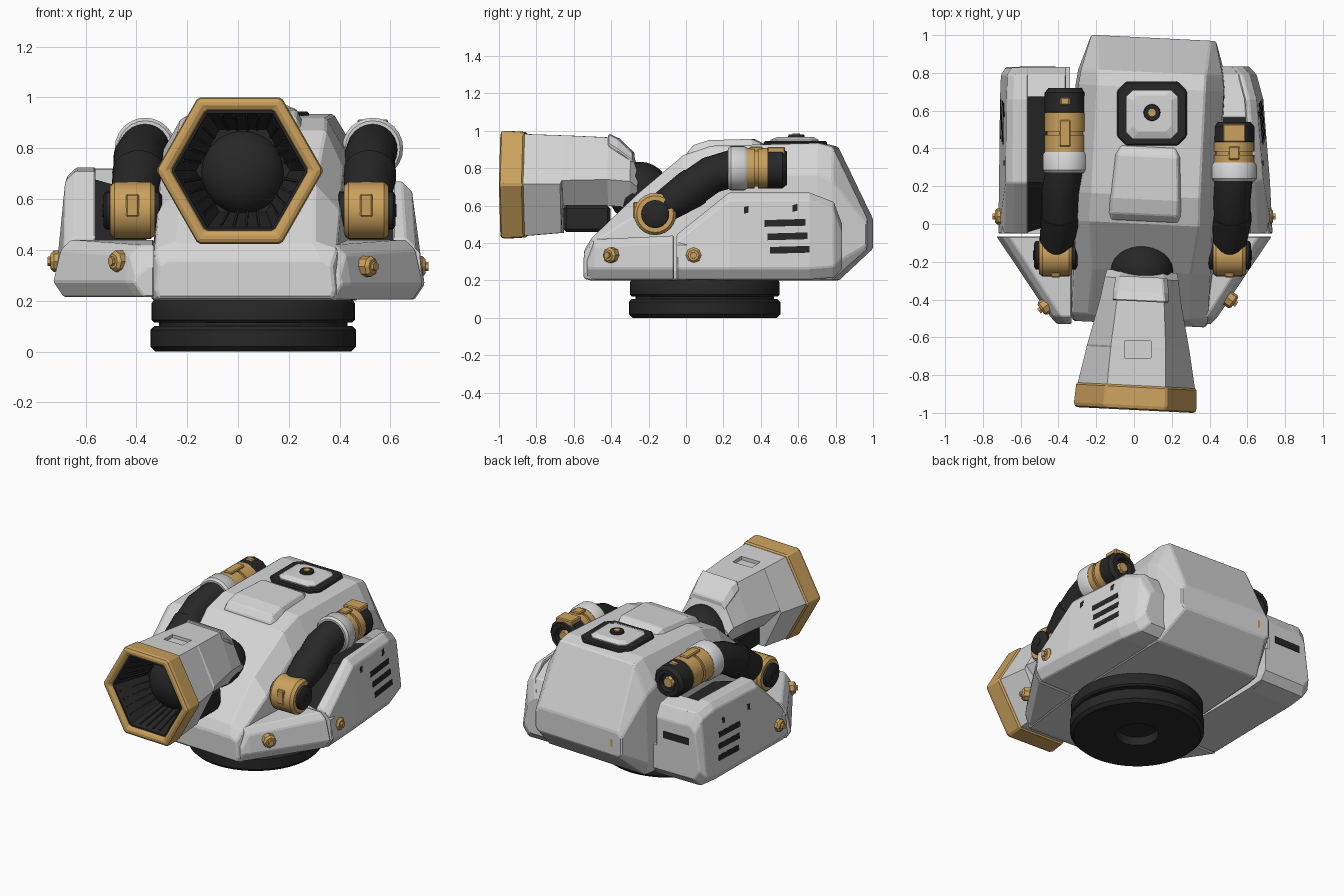
import bpy, bmesh, math
from mathutils import Vector

if "Cube" in bpy.data.objects:
    bpy.data.objects.remove(bpy.data.objects["Cube"])


def material(name, rgb):
    m = bpy.data.materials.new(name)
    m.diffuse_color = (*rgb, 1)
    m.use_nodes = True
    m.node_tree.nodes["Principled BSDF"].inputs["Base Color"].default_value = m.diffuse_color
    return m


WHITE = material("light_grey_paint", (0.67, 0.67, 0.67))
GOLD = material("gold_metal", (0.60, 0.36, 0.11))
BLACK = material("black_rubber", (0.02, 0.02, 0.02))


def loft(name, rings, mat, bevel=0.0, smooth=False):
    """Skin a list of equal-length point rings and cap both ends."""
    bm = bmesh.new()
    vs = [[bm.verts.new(p) for p in r] for r in rings]
    n = len(rings[0])
    for a, b in zip(vs, vs[1:]):
        for i in range(n):
            bm.faces.new((a[i], a[(i + 1) % n], b[(i + 1) % n], b[i]))
    bm.faces.new(vs[0][::-1])
    bm.faces.new(vs[-1])
    bmesh.ops.recalc_face_normals(bm, faces=bm.faces)
    me = bpy.data.meshes.new(name)
    bm.to_mesh(me)
    bm.free()
    me.materials.append(mat)
    ob = bpy.data.objects.new(name, me)
    bpy.context.collection.objects.link(ob)
    if bevel:
        md = ob.modifiers.new("edge_bevel", 'BEVEL')
        md.width = bevel
        md.segments = 1
        md.limit_method = 'ANGLE'
        md.angle_limit = math.radians(25)
    if smooth:
        bpy.ops.object.select_all(action='DESELECT')
        ob.select_set(True)
        bpy.context.view_layer.objects.active = ob
        bpy.ops.object.shade_smooth_by_angle(angle=math.radians(35))
    return ob


def tube(name, pts, radii, mat, sides=24, axis=None, smooth=True):
    """Round or faceted tube / lathe along a path."""
    pts = [Vector(p) for p in pts]
    rings = []
    for i, (p, r) in enumerate(zip(pts, radii)):
        t = Vector(axis) if axis else pts[min(i + 1, len(pts) - 1)] - pts[max(i - 1, 0)]
        t.normalize()
        ref = Vector((1, 0, 0)) if abs(t.x) < 0.8 else Vector((0, 0, 1))
        u = (ref - t * ref.dot(t)).normalized()
        v = t.cross(u)
        ang = [math.tau * k / sides for k in range(sides)]
        rings.append([p + r * (math.cos(a) * u + math.sin(a) * v) for a in ang])
    return loft(name, rings, mat, smooth=smooth)


def box(name, c, s, mat, bevel=0.0):
    x, y, z = c
    a, b, h = s[0] / 2, s[1] / 2, s[2] / 2
    return loft(name, [[(x - a, y - b, k), (x + a, y - b, k), (x + a, y + b, k), (x - a, y + b, k)]
                       for k in (z - h, z + h)], mat, bevel)


def cx(y):  # centre line, turned slightly about z
    return 0.06 + (y - 0.1) * 0.05


def turned(y, half):  # cross-section points across the turned centre line
    return [(cx(y) + a, y - a * .05, z) for a, z in half]


# Base: two stacked discs with a groove and a recess underneath
prof = [(.05, .12), (0, .13), (0, .385), (.02, .405), (.085, .405), (.1, .39), (.1, .37),
        (.115, .37), (.115, .39), (.125, .40), (.19, .40), (.22, .38)]
tube("base_discs", [(.06, .1, z) for z, r in prof], [r for z, r in prof], BLACK, 48, axis=(0, 0, 1))

# Main body: y, then (half width, z) from bottom to top
body = [(-.53, (.34, .21), (.35, .24), (.34, .34), (.30, .36)),
        (-.49, (.36, .20), (.37, .24), (.36, .40), (.27, .43)),
        (-.25, (.38, .20), (.39, .25), (.36, .55), (.26, .66)),
        (0.0, (.39, .20), (.40, .25), (.36, .72), (.29, .87)),
        (.15, (.39, .20), (.40, .25), (.37, .77), (.285, .92)),
        (.72, (.38, .20), (.40, .25), (.385, .77), (.285, .935)),
        (.80, (.37, .20), (.39, .28), (.375, .73), (.285, .915)),
        (.985, (.30, .37), (.33, .39), (.33, .50), (.30, .53))]
loft("main_body", [turned(y, list(p) + [(-w, z) for w, z in p[::-1]]) for y, *p in body], WHITE, .008)
box("rear_gold_slit", (-.15, .983, .45), (.02, .03, .05), GOLD)

# Raised hatch on the roof
hatch = [(.015, .20, .885), (.05, .20, .925), (.13, .20, .95), (.36, .185, .957), (.41, .17, .93)]
loft("roof_hatch", [turned(y, [(-w, z - .06), (w, z - .06), (w - .03, z), (.03 - w, z)])
                    for y, w, z in hatch], WHITE, .006)


def octagon(x, y, a, b, c, z):
    q = [(a, b - c), (a - c, b), (c - a, b), (-a, b - c), (-a, c - b), (c - a, -b), (a - c, -b), (a, c - b)]
    return [(x + i, y + j, z) for i, j in q]


# Sensor on the roof
loft("sensor_frame", [octagon(.095, .585, .185, .17, .05, z) for z in (.90, .945)], BLACK, .008)
loft("sensor_plate", [octagon(.095, .58, .135, .128, .035, .92), octagon(.095, .58, .135, .128, .035, .952),
                      octagon(.095, .585, .10, .095, .025, .968)], WHITE)
tube("sensor_ring", [(.095, .59, .95), (.095, .59, .98)], [.048, .042], BLACK)
tube("sensor_pin", [(.095, .59, .95), (.095, .59, .985)], [.02, .02], GOLD, 12)


# Cannon: six-sided sections
def hexa(y, w, wt, zt, zb, zm=.715):
    return turned(y, [(w, zm), (wt, zt), (-wt, zt), (-w, zm), (-wt, zb), (wt, zb)])


def reg(y, r):
    return hexa(y, r, r / 2, .712 + r * .875, .712 - r * .875, .712)


cannon = loft("cannon_shroud", [reg(-.70, .20), reg(-.865, .285), hexa(-.865, .312, .155, .983, .438),
                                hexa(-.66, .272, .145, .976, .455), hexa(-.65, .27, .145, .976, .60, .735),
                                hexa(-.41, .215, .125, .965, .60, .74), hexa(-.29, .195, .12, .88, .59, .73),
                                hexa(-.25, .185, .11, .77, .62, .70)], WHITE)
cutter = box("cannon_recess_cutter", (.02, -.665, 1.0), (.14, .09, .09), WHITE)
cutter.hide_render = True
cutter.display_type = 'WIRE'
md = cannon.modifiers.new("recess", 'BOOLEAN')
md.object = cutter
md.operation = 'DIFFERENCE'
ring = loft("muzzle_ring", [reg(-.855, .285), reg(-.855, .322), reg(-.97, .330), reg(-.985, .318),
                            reg(-.985, .282), reg(-.965, .268), reg(-.88, .26)], GOLD, .012)
# remove the ring's end caps so the muzzle is open
bm = bmesh.new()
bm.from_mesh(ring.data)
bmesh.ops.delete(bm, geom=[f for f in bm.faces if len(f.verts) == 6], context='FACES_ONLY')
bm.to_mesh(ring.data)
bm.free()
# dark liner, a cup with real thickness, with ribs along its six walls
loft("muzzle_liner", [reg(-.69, .205), reg(-.86, .275), reg(-.962, .272), reg(-.962, .258),
                      reg(-.72, .185)], BLACK)
front, back = reg(-.94, .252), reg(-.74, .190)
for i in range(6):
    for k in (.2, .4, .6, .8):
        f0, f1, b0, b1 = (Vector(p) for p in (front[i], front[(i + 1) % 6], back[i], back[(i + 1) % 6]))
        f, b, w = f0.lerp(f1, k), b0.lerp(b1, k), (f1 - f0) * .018
        n = (Vector((cx(-.9), f.y, .712)) - f0.lerp(f1, .5)).normalized() * .008
        loft("muzzle_rib", [[p - w - n, p + w - n, p + w + n, p - w + n] for p in (f, b)], BLACK)
dome = [(math.sin(a), math.cos(a)) for a in [math.radians(4 + 86 * k / 9) for k in range(10)]]
tube("muzzle_dome", [(.02, -.70 - .12 * c, .705) for s, c in dome], [.165 * s for s, c in dome],
     BLACK, 28, axis=(0, 1, 0))
loft("cannon_rear_clamp", [hexa(-.41, .15, .13, .982, .9, .93), hexa(-.36, .15, .12, .958, .85, .9),
                           hexa(-.28, .14, .11, .882, .8, .84)], WHITE, .006)
box("cannon_underside_block", (.035, -.53, .53), (.26, .25, .14), BLACK, .015)
ball = [(math.sin(a), math.cos(a)) for a in [math.radians(3 + 174 * k / 14) for k in range(15)]]
tube("cannon_neck", [(cx(-.25), -.25, .67 - .165 * c) for s, c in ball], [.165 * s for s, c in ball],
     BLACK, 28, axis=(0, 0, 1))


# Side pods
def pod_ring(s, y, zb, zt, xi, xo, taper):
    return [(s * x, y, z) for x, z in ((xi, zb), (xo - .04, zb), (xo, zb + .06),
                                       (xo - taper, zt - .04), (xo - taper - .04, zt), (xi, zt))]


def bolt(name, p, d):
    p, d = Vector(p), Vector(d).normalized()
    tube(name, [p - d * .03, p + d * .01, p + d * .022], [.042, .042, .030], GOLD, 8, smooth=False)
    tube(name + "_head", [p, p + d * .035], [.02, .018], GOLD, 6, smooth=False)


PODS = {  # side: sign, bottom, inner wall, recess end, wall sections (y, top, outer x)
    "left": (-1, .215, .56, .67, [(-.05, .45, .72), (.22, .71, .715), (.66, .725, .71), (.79, .70, .705), (.83, .62, .68)]),
    "right": (1, .205, .61, .56, [(-.05, .445, .735), (.23, .67, .72), (.66, .67, .685), (.79, .62, .65), (.835, .50, .61)])}
for side, (s, zb, xw, yend, wall) in PODS.items():
    tp = .035
    bot = [zb] * 3 + [zb + .01, zb + .06]
    loft(side + "_pod_wall", [pod_ring(s, y, b, zt, min(xw, xo - .1), xo, tp)
                              for (y, zt, xo), b in zip(wall, bot)], WHITE, .006)
    loft(side + "_pod_floor", [pod_ring(s, y, b, .43, .34, xo - .01, .01)
                               for (y, zt, xo), b in zip(wall, bot)], WHITE)
    # dark recess lining
    loft(side + "_pod_recess", [[(s * .36, y, .38), (s * (xw + .012), y, .38), (s * (xw + .012), y, z),
                                 (s * .36, y, z - .06)] for y, z in
                                ((-.045, .43), (.22, wall[1][1] - .03), (yend + .01, wall[1][1] - .03))], BLACK)
    # full-width rear block
    rear = [(yend, wall[2][1], wall[2][2])] + wall[3:]
    loft(side + "_pod_rear", [pod_ring(s, y, b, zt - .003, .36, xo - .005, tp)
                              for (y, zt, xo), b in zip(rear, bot[2:])], WHITE, .006)
    # wedge-shaped front piece
    loft(side + "_pod_front", [pod_ring(s, y, zb, zt, .33, xo, t) for y, zt, xo, t in
                               ((-.53, .33, .41, .01), (-.49, .42, .445, .02), (-.065, .44, .73, .03))],
         WHITE, .006)
    zo = .335 + (.02 if s < 0 else 0)
    bolt(side + "_front_bolt", (s * .475, -.44, zo) if s < 0 else (.515, -.405, zo), (s * .81, -.59, 0))
    bolt(side + "_side_bolt", (s * .715, .04, zo), (s, 0, 0))

    # vents follow the slanted outer wall
    (y0, zt, x0), (y1, _, x1) = wall[1:3]

    def skin(y, z, off):
        x = x0 + (x1 - x0) * (y - y0) / (y1 - y0)
        return (s * (x - tp * (z - zb - .06) / (zt - zb - .1) + off), y, z)
    vents = [(.42 + .015 * k, .64 + .01 * k, .505 - .072 * k, .018) for k in range(3)]
    vents += [(.31, .335, .575, .018), (.57, .595, .585, .018)]
    for k, (a, b, z, h) in enumerate(vents):
        loft(f"{side}_vent_{k + 1}", [[skin(a, z - h, o), skin(b, z - h + .006, o), skin(b, z + h + .006, o),
                                       skin(a, z + h, o)] for o in (-.01, .002)], BLACK)
box("left_pod_rear_slot", (-.51, .828, .515), (.19, .012, .045), BLACK)

# Arms: elbow x, shoulder x, then y of cuff start, gold start, black start, end
for side, xe, xs, ys, wide in (("left", -.415, -.365, (.27, .38, .58, .72), .05),
                               ("right", .505, .53, (.225, .325, .425, .54), .12)):
    ye, ze = -.165, .555
    tube(side + "_elbow", [(xe + d, ye, ze) for d in (-.088, -.07, .07, .088)], [.098, .113, .113, .098], GOLD)
    tube(side + "_elbow_pin", [(xe + d, ye, ze) for d in (-.115, -.105, .105, .115)], [.06, .075, .075, .06], BLACK)
    tube(side + "_elbow_hub", [(xe + d, ye, ze) for d in (-.119, .119)], [.025, .025], BLACK, 8)
    box(side + "_elbow_plate", (xe, ye - .105, ze + .02), (.05, .025, .09), GOLD, .006)
    xm = (xe + xs) / 2
    a, b, c, d = ys
    tube(side + "_arm_lower", [(xe, -.13, .585), (xm, .02, .685), (xm, .05, .705)], [.085, .105, .105], BLACK)
    tube(side + "_arm_upper", [(xm, .02, .685), (xm, a * .6, .765), (xs, a + .03, .80)], [.10, .10, .10], BLACK)

    def sleeve(name, y, r, mat, sides=24):
        tube(side + name, [(xs, k, .80) for k in y], r, mat, sides, axis=(0, 1, 0))
    sleeve("_cuff", (a, a + .015, b - .015, b), (.108, .12, .12, .11), WHITE)
    m = (b + c) / 2
    sleeve("_collar", (b - .01, m - .01, m - .01, m + .01, m + .01, c + .01),
           (.108, .108, .098, .098, .108, .108), GOLD)
    sleeve("_end_cap", (c, c + .012, d - .025, d, d, d - .03), (.095, .108, .108, .088, .06, .055), BLACK, 12)
    sleeve("_end_hub", (d - .05, d - .005), (.04, .032), GOLD, 8)
    box(side + "_collar_block", (xs, m, .895), (.06, (c - b) * .7, .045), GOLD, .006)
    box(side + "_cap_block", (xs, (c + d) / 2, .893), (wide, wide * .8, .042), GOLD, .006)
